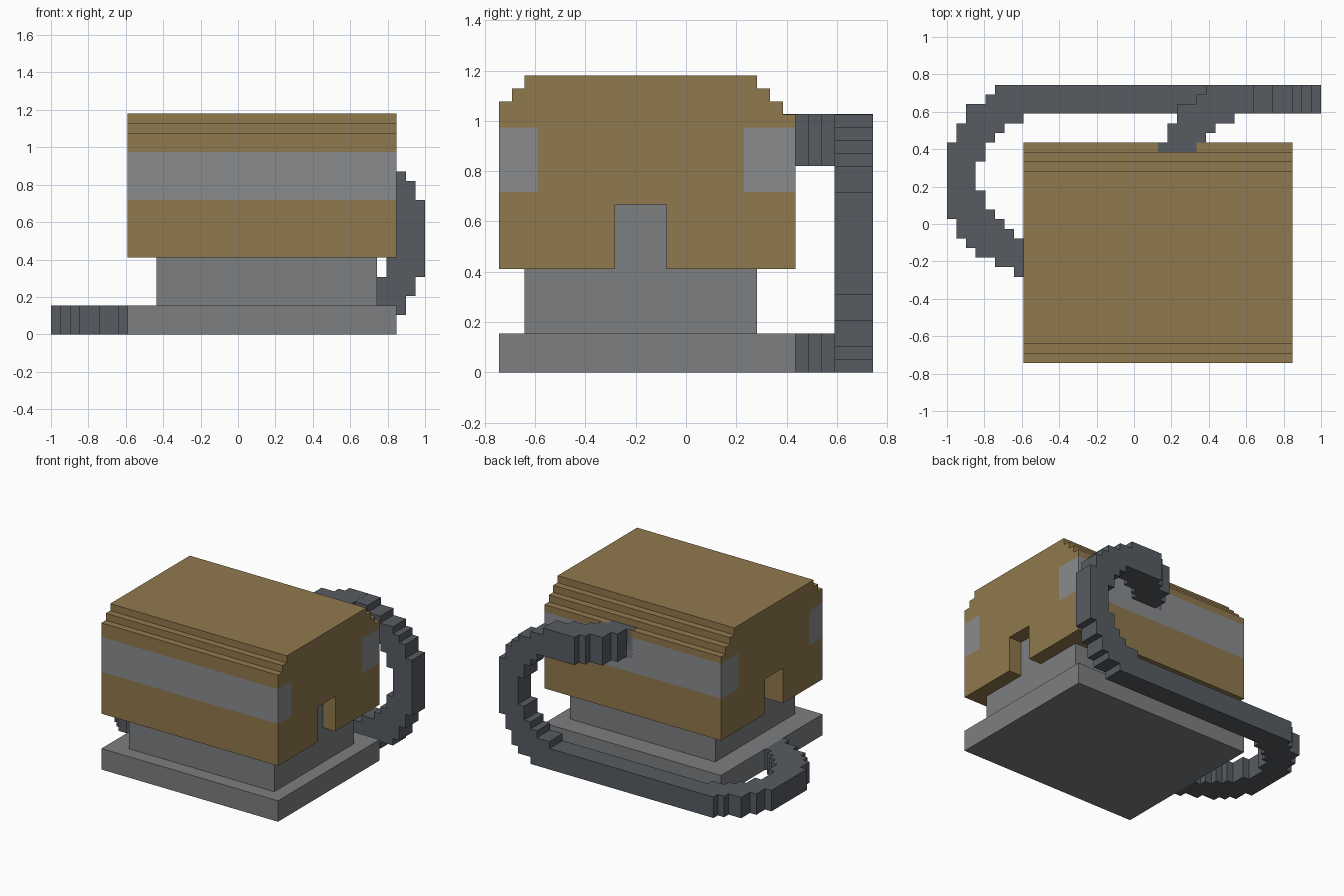
import bpy, bmesh

if "Cube" in bpy.data.objects:
    bpy.data.objects.remove(bpy.data.objects["Cube"])

U = 2 / 39                      # one block of the stepped grid
ORIGIN = (19.5, 14.5, 0)        # grid position of the world origin


def material(name, rgb):
    m = bpy.data.materials.new(name)
    m.diffuse_color = (*rgb, 1)
    m.use_nodes = True
    m.node_tree.nodes["Principled BSDF"].inputs["Base Color"].default_value = m.diffuse_color
    return m


BROWN = material("brown", (0.28, 0.19, 0.075))
GREY = material("grey", (0.2, 0.21, 0.22))
LIGHT = material("light_grey", (0.25, 0.26, 0.27))
DARK = material("dark_grey", (0.095, 0.105, 0.12))


def stepped(name, steps, axis, lo, hi, mat):
    """Extrude a right-angled outline from lo to hi along an axis.
    steps alternates first/second coordinate; each value turns one corner."""
    a, b = steps[0], steps[1]
    outline = [(a, b)]
    for i, v in enumerate(steps[2:]):
        a, b = (v, b) if i % 2 == 0 else (a, v)
        outline.append((a, b))

    def place(p, q, d):
        g = {"x": (d, p, q), "y": (p, d, q), "z": (p, q, d)}[axis]
        return [(c - o) * U for c, o in zip(g, ORIGIN)]

    bm = bmesh.new()
    face = bm.faces.new([bm.verts.new(place(p, q, lo)) for p, q in outline])
    ext = bmesh.ops.extrude_face_region(bm, geom=[face], use_keep_orig=True)
    shift = [h - l for h, l in zip(place(0, 0, hi), place(0, 0, lo))]
    verts = [v for v in ext["geom"] if isinstance(v, bmesh.types.BMVert)]
    bmesh.ops.translate(bm, vec=shift, verts=verts)
    bmesh.ops.recalc_face_normals(bm, faces=bm.faces)
    mesh = bpy.data.meshes.new(name)
    bm.to_mesh(mesh)
    bm.free()
    mesh.materials.append(mat)
    ob = bpy.data.objects.new(name, mesh)
    bpy.context.collection.objects.link(ob)
    return ob


def box(name, x, y, z, mat):
    return stepped(name, [x[0], y[0], x[1], y[1], x[0]], "z", *z, mat)


# Base plate, inner pedestal and the tongue filling the slot in the housing
box("base_plate", (8, 36), (0, 23), (0, 3), GREY)
box("pedestal", (11, 34), (2, 20), (3, 8), GREY)
box("pedestal_tongue", (11, 34), (9, 13), (8, 13), GREY)

# Housing with stepped roof edges, bottom slot and two side grooves
stepped("housing", [0, 8, 9, 13, 13, 8, 23, 14, 19, 19, 23, 20, 22, 21, 21, 22,
                    20, 23, 2, 22, 1, 21, 0, 19, 3, 14, 0], "x", 8, 36, BROWN)

# Grey bands set in the grooves
box("front_band", (8, 36), (0, 3), (14, 19), LIGHT)
box("back_band", (8, 36), (19, 23), (14, 19), LIGHT)

# Cable: floor loop from the base, upright bend, lead into the housing
stepped("cable_floor_loop",
        [30, 29, 5, 28, 4, 27, 2, 25, 1, 23, 0, 15, 1, 13, 2, 12, 3, 11, 5, 10,
         7, 9, 8, 13, 7, 14, 6, 15, 5, 16, 4, 18, 3, 21, 4, 23, 5, 24, 6, 25,
         8, 26, 30], "z", 0, 3, DARK)
stepped("cable_upright_bend",
        [30, 0, 34, 1, 36, 2, 37, 4, 38, 6, 39, 14, 38, 16, 37, 17, 36, 18,
         34, 19, 32, 20, 30, 16, 33, 15, 34, 14, 35, 12, 36, 8, 35, 6, 34, 5,
         33, 4, 31, 3, 30], "y", 26, 29, DARK)
stepped("cable_upper_lead",
        [30, 29, 27, 28, 26, 27, 24, 25, 23, 23, 22, 22, 26, 23, 27, 24, 28, 25,
         30], "z", 16, 20.02, DARK)
